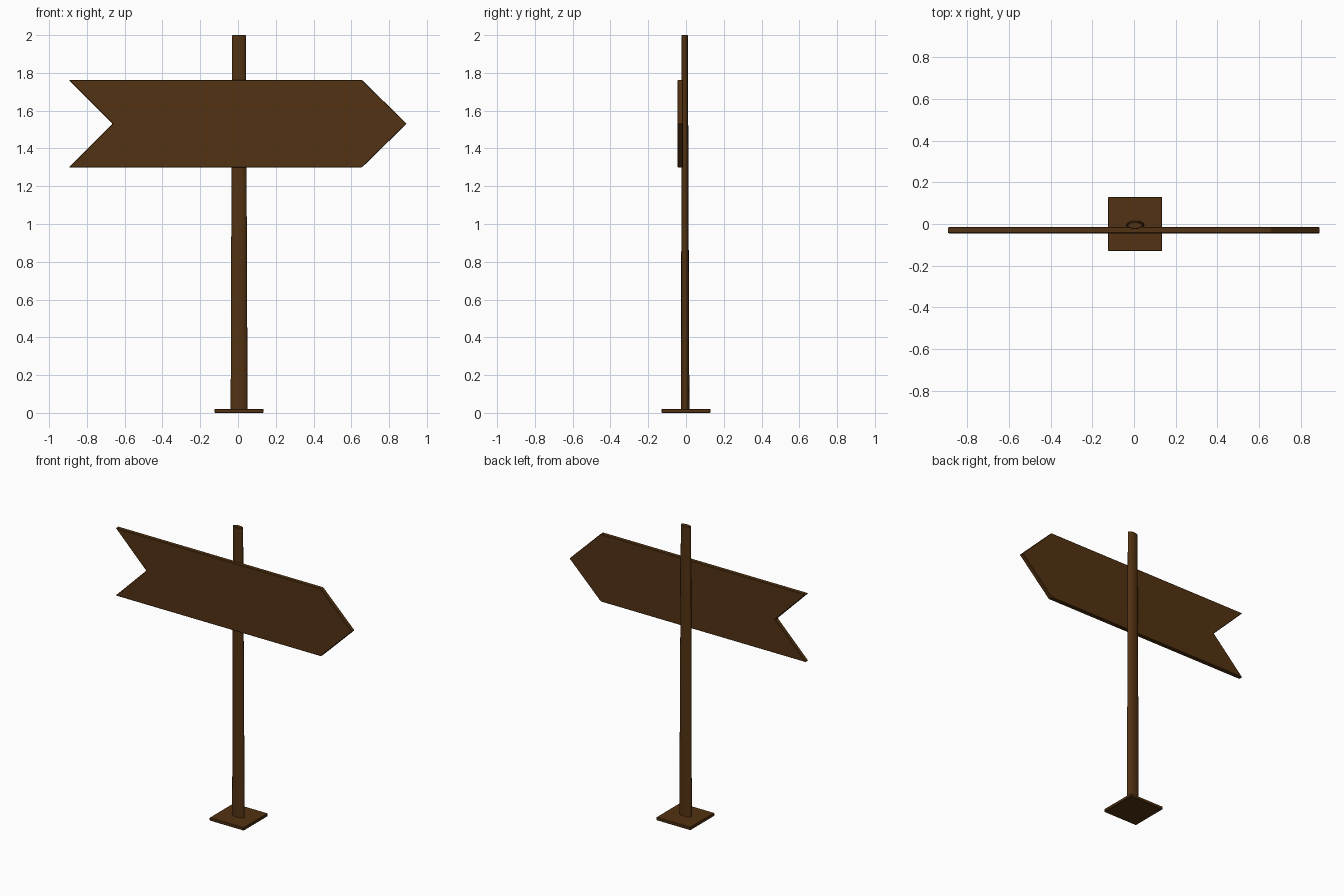
import bpy, bmesh, math

if "Cube" in bpy.data.objects:
    bpy.data.objects.remove(bpy.data.objects["Cube"])

wood = bpy.data.materials.new("dark_wood")
wood.diffuse_color = (0.085, 0.032, 0.006, 1)
wood.use_nodes = True
wood.node_tree.nodes["Principled BSDF"].inputs["Base Color"].default_value = wood.diffuse_color


def loft(name, lower, upper, bevel, smooth=False):
    """Solid between two matching outlines, with softened edges."""
    bm = bmesh.new()
    a = [bm.verts.new(p) for p in lower]
    b = [bm.verts.new(p) for p in upper]
    n = len(a)
    bm.faces.new(a[::-1])
    bm.faces.new(b)
    for i in range(n):
        j = (i + 1) % n
        bm.faces.new((a[i], a[j], b[j], b[i]))
    bmesh.ops.recalc_face_normals(bm, faces=bm.faces)
    me = bpy.data.meshes.new(name)
    bm.to_mesh(me)
    bm.free()
    me.materials.append(wood)
    ob = bpy.data.objects.new(name, me)
    bpy.context.collection.objects.link(ob)
    mod = ob.modifiers.new("soft_edges", 'BEVEL')
    mod.width = bevel
    mod.segments = 1
    mod.limit_method = 'ANGLE'
    mod.angle_limit = math.radians(40)
    if smooth:
        bpy.context.view_layer.objects.active = ob
        ob.select_set(True)
        bpy.ops.object.shade_smooth_by_angle(angle=math.radians(40))
        ob.select_set(False)
    return ob


def ellipse(cx, cy, rx, ry, z, n=24):
    return [(cx + rx * math.cos(2 * math.pi * i / n),
             cy + ry * math.sin(2 * math.pi * i / n), z) for i in range(n)]


# Square ground plate
plate = [(-0.125, -0.13), (0.135, -0.13), (0.135, 0.13), (-0.125, 0.13)]
loft("base_plate", [(x, y, 0.0) for x, y in plate],
     [(x, y, 0.021) for x, y in plate], 0.003)

# Flattened, tapering post
loft("post", ellipse(0.006, -0.004, 0.045, 0.022, 0.003),
     ellipse(0.005, -0.007, 0.037, 0.017, 2.0), 0.003, smooth=True)

# Arrow board: notched tail on the left, point on the right
arrow = [(-0.895, 1.30), (0.657, 1.30), (0.893, 1.531),
         (0.657, 1.762), (-0.895, 1.762), (-0.664, 1.531)]
loft("arrow_board", [(x, -0.045, z) for x, z in arrow],
     [(x, -0.015, z) for x, z in arrow], 0.003)
